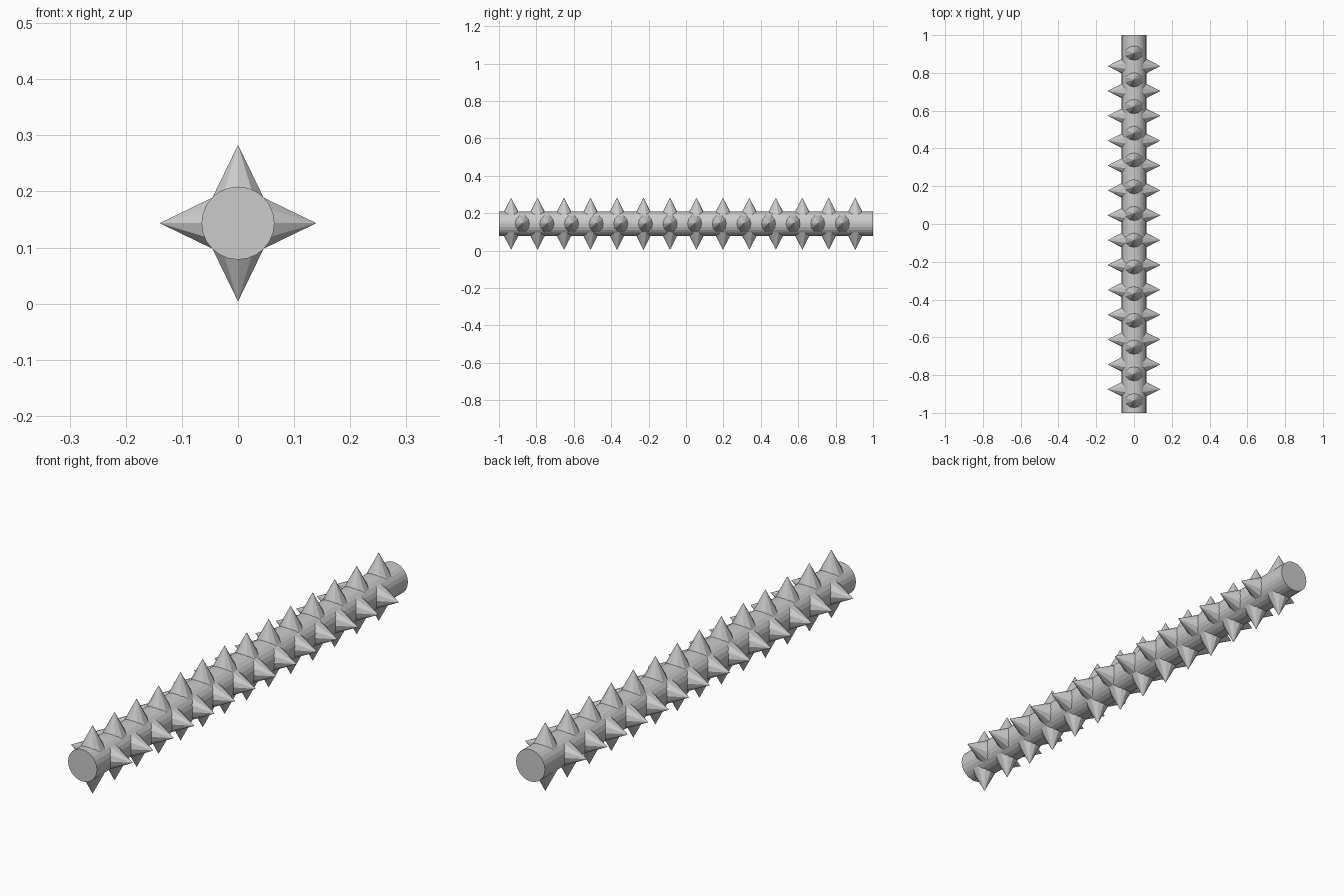
import bpy, bmesh, math
from mathutils import Matrix, Vector

if "Cube" in bpy.data.objects:
    bpy.data.objects.remove(bpy.data.objects["Cube"])

AXIS_Z = 0.1435       # height of the rod axis
ROD_R = 0.065
TIP_R = 0.1395        # spike tip distance from the axis
BASE_R = 0.04         # spike base, sunk inside the rod
COUNT = 14            # spikes per row


def make_object(name, bm):
    mesh = bpy.data.meshes.new(name)
    bm.to_mesh(mesh)
    bm.free()
    obj = bpy.data.objects.new(name, mesh)
    bpy.context.collection.objects.link(obj)
    return obj


def spike_row(name, angle, y_start, y_end):
    """Row of cones pointing away from the rod; angle 0 points up."""
    bm = bmesh.new()
    height = TIP_R - BASE_R
    turn = Matrix.Rotation(angle, 4, 'Y')
    for i in range(COUNT):
        y = y_start + (y_end - y_start) * i / (COUNT - 1)
        place = (Matrix.Translation(Vector((0, y, AXIS_Z))) @ turn
                 @ Matrix.Translation(Vector((0, 0, BASE_R + height / 2))))
        bmesh.ops.create_cone(bm, cap_ends=True, segments=10,
                              radius1=height * 0.51, radius2=0,
                              depth=height, matrix=place)
    bmesh.ops.remove_doubles(bm, verts=bm.verts, dist=1e-5)
    return make_object(name, bm)


# Round rod lying along y
bm = bmesh.new()
bmesh.ops.create_cone(bm, cap_ends=True, segments=24, radius1=ROD_R,
                      radius2=ROD_R, depth=2,
                      matrix=Matrix.Translation(Vector((0, 0, AXIS_Z)))
                      @ Matrix.Rotation(math.pi / 2, 4, 'X'))
make_object("rod", bm)

# Four spike rows; side rows are staggered against top and bottom rows
spike_row("top_spikes", 0, -0.935, 0.905)
spike_row("bottom_spikes", math.pi, -0.935, 0.905)
spike_row("right_spikes", math.pi / 2, -0.875, 0.836)
spike_row("left_spikes", -math.pi / 2, -0.875, 0.836)
